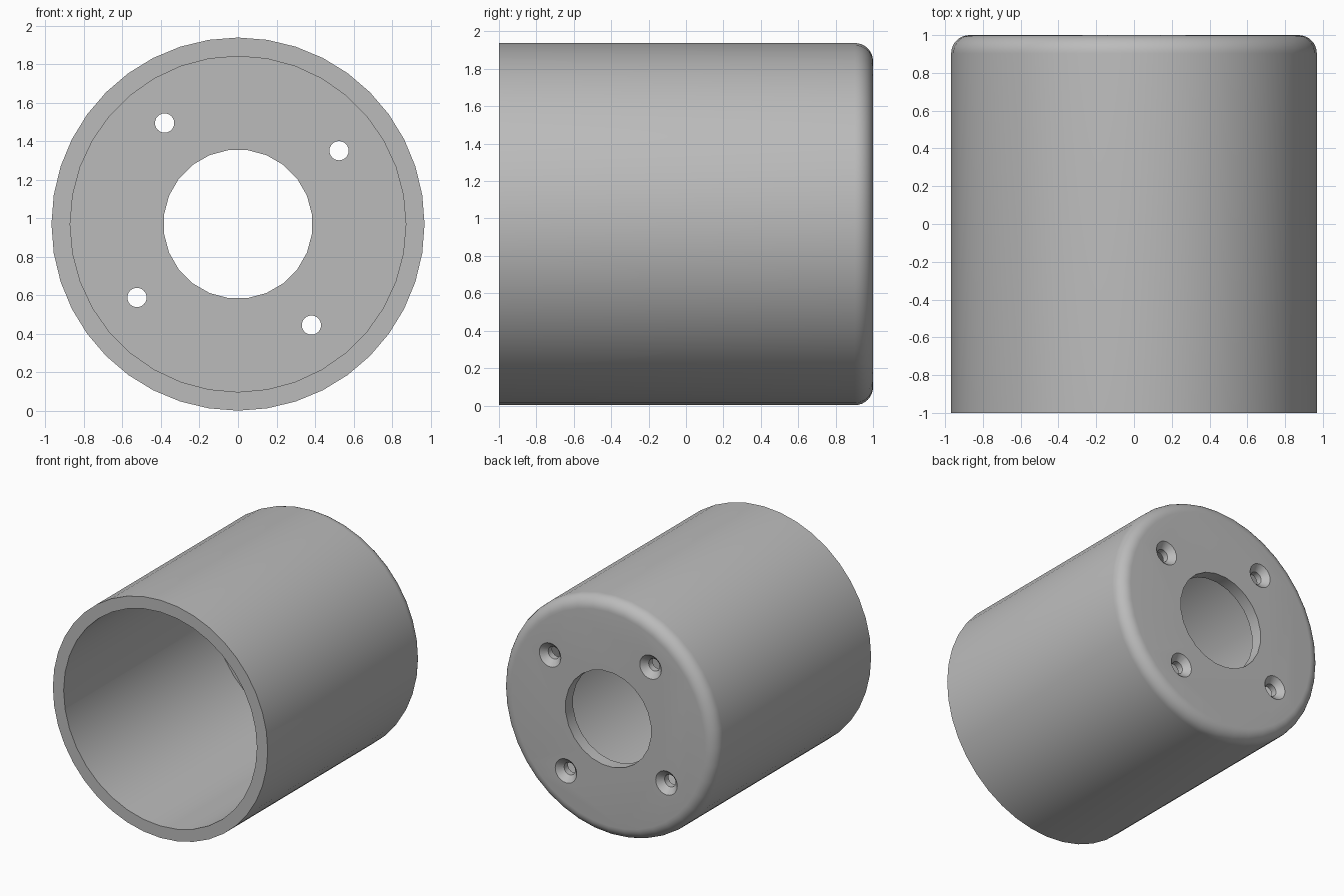
import bpy, bmesh, math

R, WALL, BORE, AXIS_Z = 0.968, 0.097, 0.387, 0.97
BOLT_CIRCLE, BOLT_R, SINK_R = 0.648, 0.05, 0.097

cube = bpy.data.objects.get("Cube")
if cube:
    bpy.data.objects.remove(cube, do_unlink=True)

grey = bpy.data.materials.new("plain grey")
grey.use_nodes = True
colour = (0.5, 0.5, 0.5, 1)
grey.diffuse_color = colour
grey.node_tree.nodes["Principled BSDF"].inputs["Base Color"].default_value = colour


def turned(name, profile, sides, x=0, z=AXIS_Z, turn=0):
    """Closed solid turned about the y axis from (radius, y) points."""
    bm = bmesh.new()
    rings = []
    for r, y in profile:
        angles = [turn + math.tau * i / sides for i in range(sides)]
        rings.append([bm.verts.new((x + r * math.sin(a), y, z + r * math.cos(a)))
                      for a in angles])
    for a, b in zip(rings, rings[1:]):
        for i in range(sides):
            j = (i + 1) % sides
            bm.faces.new((a[i], a[j], b[j], b[i]))
    bm.faces.new(rings[0])
    bm.faces.new(rings[-1])
    bmesh.ops.recalc_face_normals(bm, faces=bm.faces)
    mesh = bpy.data.meshes.new(name)
    bm.to_mesh(mesh)
    bm.free()
    mesh.materials.append(grey)
    obj = bpy.data.objects.new(name, mesh)
    bpy.context.collection.objects.link(obj)
    return obj


# Outer body with a rounded closed end
profile = [(R, -1)]
for i in range(9):
    a = math.pi / 2 * i / 8
    profile.append((R - WALL + WALL * math.cos(a), 1 - WALL + WALL * math.sin(a)))
housing = turned("cup_housing", profile, 40)

# Cavity, central bore and four countersunk screw holes
cutters = [
    turned("cavity_cutter", [(R - WALL, -1.2), (R - WALL, 1 - WALL)], 36),
    turned("bore_cutter", [(BORE, 0.5), (BORE, 1.2)], 24, turn=math.pi / 24),
]
for k in range(4):
    a = math.radians(36 + 90 * k)
    cutters.append(turned(
        f"screw_hole_cutter_{k + 1}",
        [(BOLT_R, 0.5), (BOLT_R, 1 - SINK_R + BOLT_R), (SINK_R, 1), (SINK_R, 1.1)],
        24, BOLT_CIRCLE * math.cos(a), AXIS_Z + BOLT_CIRCLE * math.sin(a)))

bpy.context.view_layer.objects.active = housing
for cutter in cutters:
    cutter.hide_render = True
    mod = housing.modifiers.new(cutter.name, "BOOLEAN")
    mod.operation = "DIFFERENCE"
    mod.solver = "EXACT"
    mod.object = cutter
    bpy.ops.object.modifier_apply(modifier=mod.name)
for cutter in cutters:
    bpy.data.objects.remove(cutter, do_unlink=True)

bpy.ops.object.select_all(action="DESELECT")
housing.select_set(True)
bpy.ops.object.shade_smooth_by_angle(angle=math.radians(30))
